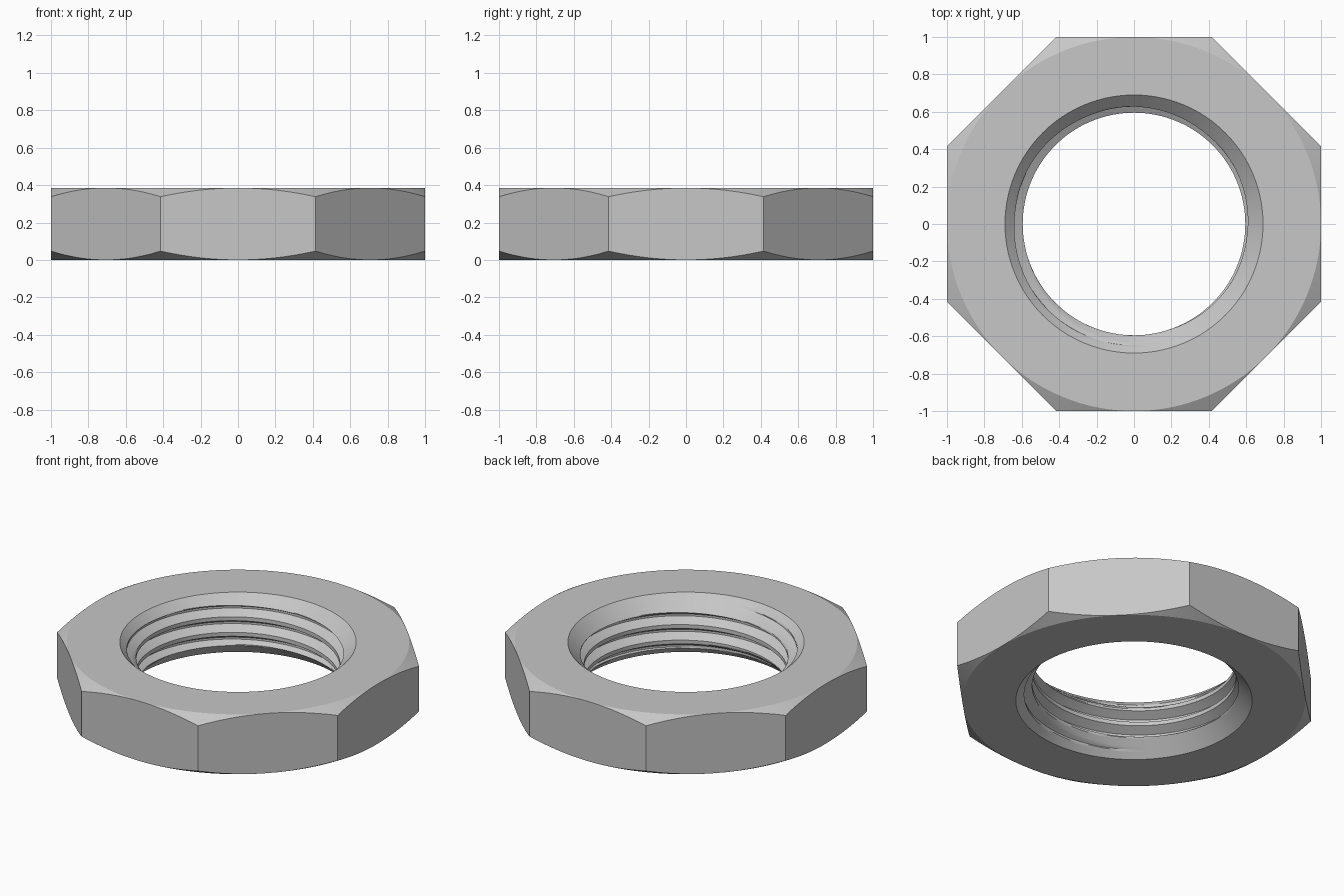
import bpy, bmesh, math

if "Cube" in bpy.data.objects:
    bpy.data.objects.remove(bpy.data.objects["Cube"])

HEIGHT = 0.385       # nut thickness
SEGS = 128           # columns around the axis (multiple of 16)
R_MINOR = 0.595      # thread crest radius
R_MOUTH = 0.69       # bore radius at both faces
PITCH, STEPS = 0.1, 16
DEPTH = 0.054        # thread depth
START = 0.31         # height of the crest's lower edge at angle zero
SLOPE = 0.57         # drop per unit radius of the outer corner chamfer

steel = bpy.data.materials.new("steel_grey")
steel.diffuse_color = (0.57, 0.57, 0.57, 1)
steel.use_nodes = True
steel.node_tree.nodes["Principled BSDF"].inputs["Base Color"].default_value = steel.diffuse_color


def thread_radius(step):
    """Thread profile: flat crest, flank, flat root, flank."""
    s = step % STEPS
    if s <= 4:
        f = 0
    elif s <= 9:
        f = (s - 4) / 5
    elif s <= 11:
        f = 1
    else:
        f = (16 - s) / 5
    return R_MINOR + DEPTH * f


def bore_point(turn, step):
    """Thread row on its helix, cut by the 45 degree lead-in at each end."""
    z = min(max(START + PITCH * (turn + step / STEPS), 0), HEIGHT)
    return max(thread_radius(step), R_MOUTH - min(z, HEIGHT - z)), z


def outer_points(turn):
    """Top face edge, chamfer and octagon side, from top to bottom."""
    a = turn * 2 * math.pi
    flat = round(a / (math.pi / 4)) * math.pi / 4
    r = 1 / math.cos(a - flat)
    drop = (r - 1) * SLOPE
    return [(1, HEIGHT), (r, HEIGHT - drop), (r, drop), (1, 0), (R_MOUTH, 0)]


bm = bmesh.new()
columns = []
for i in range(SEGS + 1):
    turn = i / SEGS
    a = turn * 2 * math.pi
    section = [bore_point(turn, j) for j in range(-68, 16)] + outer_points(turn)
    columns.append([bm.verts.new((r * math.cos(a), r * math.sin(a), z)) for r, z in section])

# Skin neighbouring sections, skipping the collapsed strips beyond the bore ends
for c0, c1 in zip(columns, columns[1:]):
    for k in range(len(c0) - 1):
        quad = [c0[k], c1[k], c1[k + 1], c0[k + 1]]
        if (quad[0].co - quad[3].co).length > 1e-6 or (quad[1].co - quad[2].co).length > 1e-6:
            bm.faces.new(quad)

bmesh.ops.remove_doubles(bm, verts=bm.verts[:], dist=1e-5)
bmesh.ops.delete(bm, geom=[v for v in bm.verts if not v.link_faces], context='VERTS')
bmesh.ops.recalc_face_normals(bm, faces=bm.faces[:])
mesh = bpy.data.meshes.new("octagonal_lock_nut")
bm.to_mesh(mesh)
bm.free()

nut = bpy.data.objects.new("octagonal_lock_nut", mesh)
bpy.context.collection.objects.link(nut)
mesh.materials.append(steel)
bpy.context.view_layer.objects.active = nut
nut.select_set(True)
bpy.ops.object.shade_smooth_by_angle(angle=math.radians(25))
